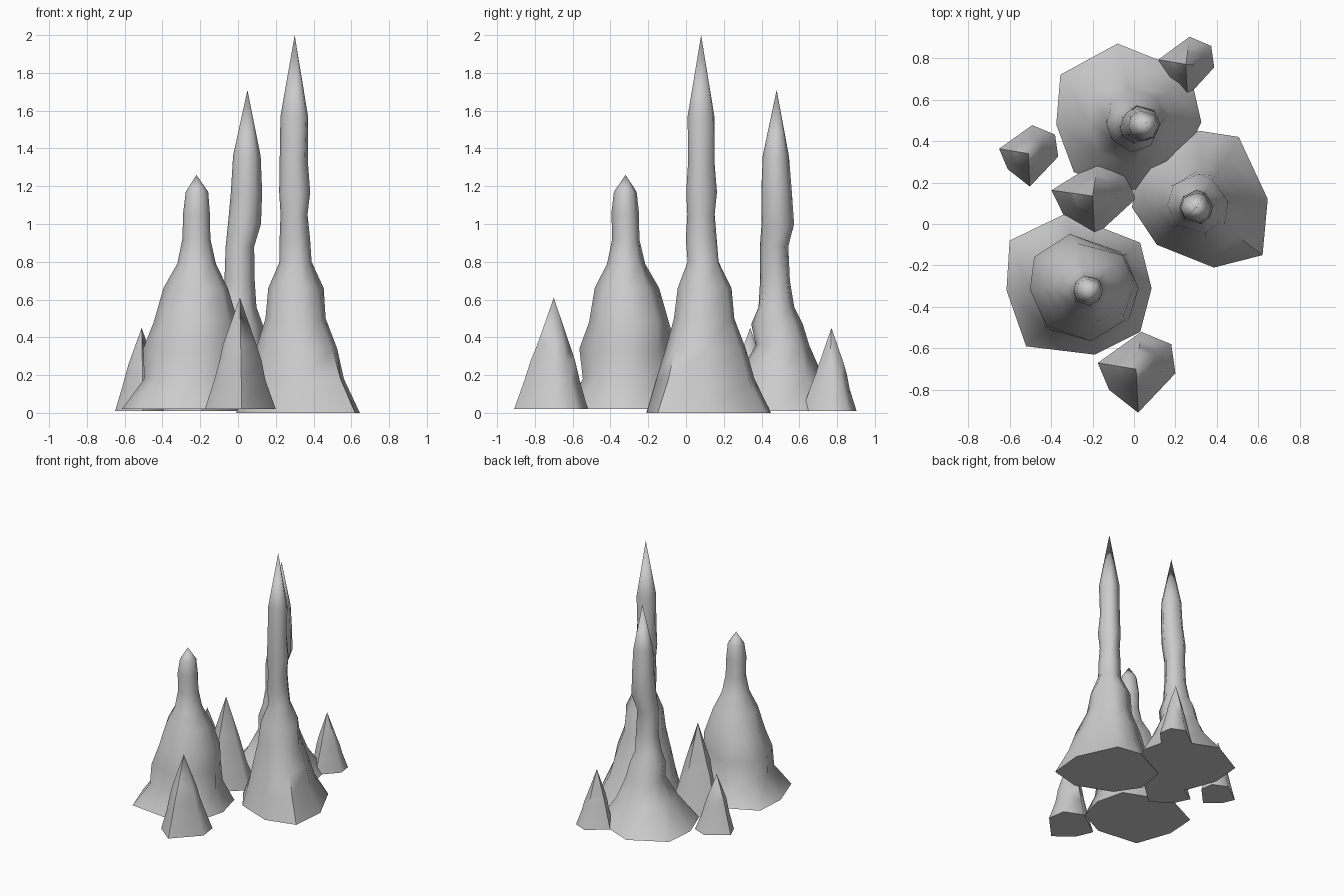
import bpy, bmesh, math, random
from mathutils import Vector

if "Cube" in bpy.data.objects:
    bpy.data.objects.remove(bpy.data.objects["Cube"])

random.seed(4)


def spire(name, outline, base_z, rings, tip, jitter=0.04):
    """Loft an irregular foot outline (offsets from the first ring's centre)
    through rings of (z, centre x, centre y, radius, roundness) to a pointed tip."""
    pts = [Vector(p) for p in outline]
    cx, cy = rings[0][1:3]
    mean = sum(p.length for p in pts) / len(pts)
    bm = bmesh.new()
    loops = [[bm.verts.new((cx + p.x, cy + p.y, base_z)) for p in pts]]
    for z, x, y, r, roundness in rings:
        loop = []
        for p in pts:
            d = (p / mean).lerp(p.normalized(), roundness)
            d *= r * (1 + random.uniform(-jitter, jitter))
            loop.append(bm.verts.new((x + d.x, y + d.y, z)))
        loops.append(loop)
    top = bm.verts.new(tip)
    n = len(pts)
    bm.faces.new(loops[0])
    for a, b in zip(loops, loops[1:]):
        for i in range(n):
            j = (i + 1) % n
            bm.faces.new((a[i], a[j], b[j], b[i]))
    for i in range(n):
        bm.faces.new((loops[-1][i], loops[-1][(i + 1) % n], top))
    bmesh.ops.recalc_face_normals(bm, faces=bm.faces)
    me = bpy.data.meshes.new(name)
    bm.to_mesh(me)
    bm.free()
    ob = bpy.data.objects.new(name, me)
    bpy.context.collection.objects.link(ob)
    bpy.ops.object.select_all(action='DESELECT')
    ob.select_set(True)
    bpy.context.view_layer.objects.active = ob
    bpy.ops.object.shade_smooth_by_angle(angle=math.radians(60))
    return ob


# Tallest spire, right
spire("tall_stalagmite",
      [(.345, .03), (.205, .33), (.01, .36), (-.27, .22),
       (-.31, -.01), (-.19, -.19), (.085, -.30), (.32, -.24)], 0,
      [(.18, .30, .09, .265, .3), (.34, .30, .09, .22, .5), (.50, .30, .09, .16, .8),
       (.66, .305, .095, .145, 1), (.80, .305, .09, .082, 1), (.92, .30, .08, .082, 1),
       (1.05, .298, .08, .073, 1), (1.17, .30, .08, .083, 1),
       (1.33, .295, .08, .073, 1), (1.57, .30, .08, .073, 1)],
      (.30, .08, 2.0))

# Second spire, back
spire("back_stalagmite",
      [(.305, .0), (.25, .24), (-.10, .38), (-.375, .23),
       (-.395, -.01), (-.31, -.24), (-.03, -.33), (.18, -.24)], .01,
      [(.20, .02, .49, .22, .4), (.36, .01, .51, .145, .8), (.47, .0, .485, .135, 1),
       (.56, .0, .48, .10, 1), (.70, .01, .475, .08, 1), (.88, .01, .47, .077, 1),
       (1.0, .035, .487, .09, 1), (1.17, .045, .48, .08, 1), (1.36, .048, .477, .072, 1)],
      (.05, .48, 1.71))

# Stout bulging spire, front left
spire("stout_stalagmite",
      [(.305, .0), (.25, .22), (-.11, .36), (-.38, .23),
       (-.395, -.01), (-.30, -.28), (.03, -.32), (.25, -.21)], .02,
      [(.18, -.22, -.31, .26, .4), (.34, -.23, -.31, .26, .6), (.48, -.22, -.295, .22, .8),
       (.66, -.22, -.31, .17, 1), (.79, -.22, -.315, .10, 1), (.92, -.22, -.315, .074, 1),
       (1.06, -.22, -.32, .073, 1), (1.17, -.218, -.32, .06, 1)],
      (-.22, -.32, 1.26))

# Small six-sided spires share one foot outline and profile
small_foot = [(.19, -.02), (.17, .12), (.025, .18), (-.185, .03), (-.13, -.10), (.01, -.21)]
small_profile = [(.26, .82, .2), (.44, .66, .5), (.57, .53, .8)]
for name, x, y, base, top, sx, sy in [
        ("small_stalagmite_front", .01, -.70, .02, .61, 1, 1),
        ("small_stalagmite_left", -.51, .34, .01, .45, .76, .76),
        ("small_stalagmite_back", .25, .77, .01, .45, .72, .74),
        ("small_stalagmite_middle", -.20, .135, .01, .70, 1.07, .93)]:
    foot = [(a * sx, b * sy) for a, b in small_foot]
    radius = .17 * (sx + sy) / 2
    spire(name, foot, base,
          [(base + t * (top - base), x, y, radius * r, k) for t, r, k in small_profile],
          (x, y, top))
